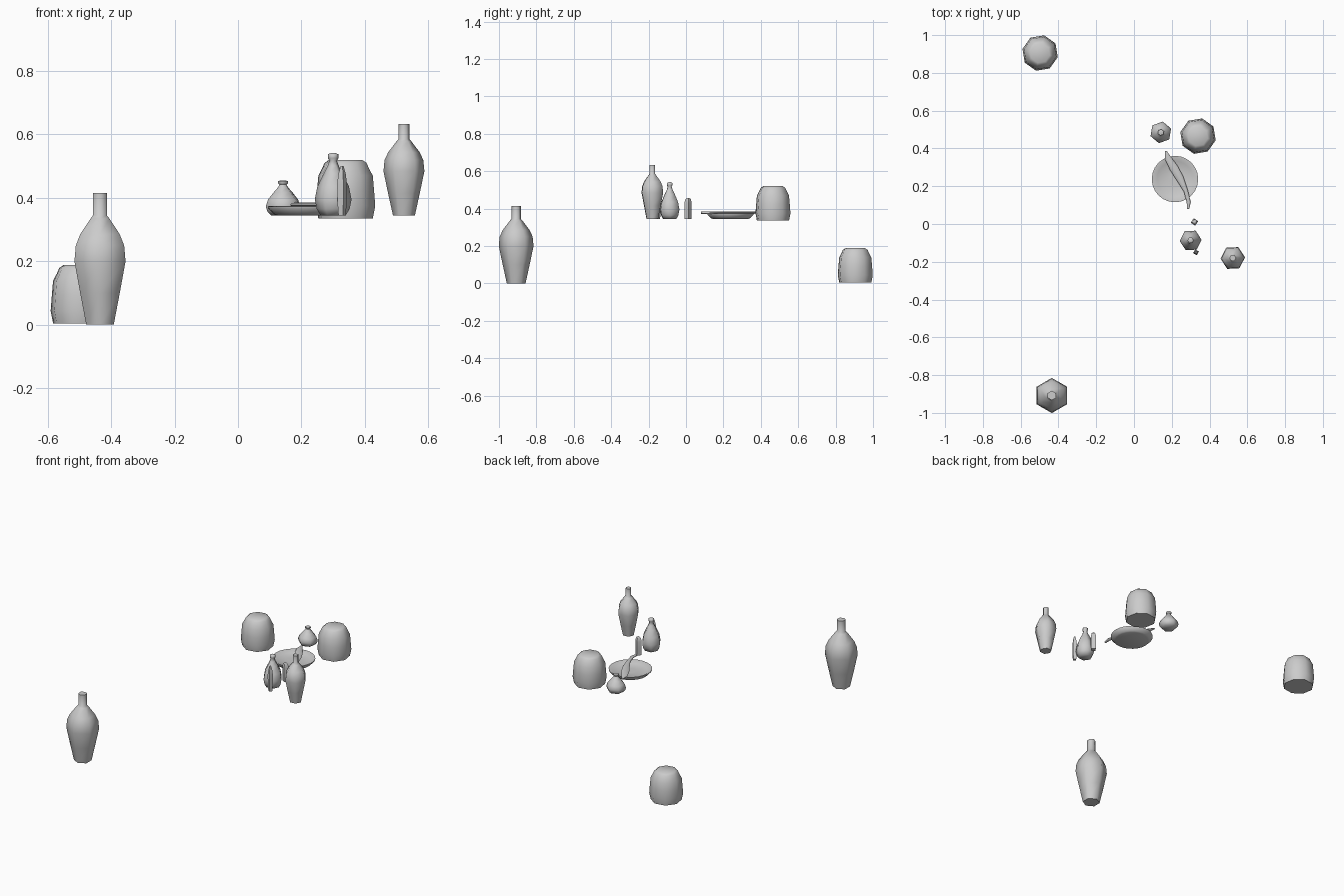
import bpy, bmesh, math

if "Cube" in bpy.data.objects:
    bpy.data.objects.remove(bpy.data.objects["Cube"])


def loft(name, rings):
    """Skin closed cross-sections and cap both ends."""
    bm = bmesh.new()
    loops = [[bm.verts.new(p) for p in ring] for ring in rings]
    n = len(loops[0])
    for a, b in zip(loops, loops[1:]):
        for i in range(n):
            j = (i + 1) % n
            bm.faces.new((a[i], a[j], b[j], b[i]))
    bm.faces.new(loops[0][::-1])
    bm.faces.new(loops[-1])
    bmesh.ops.recalc_face_normals(bm, faces=bm.faces)
    mesh = bpy.data.meshes.new(name)
    bm.to_mesh(mesh)
    bm.free()
    ob = bpy.data.objects.new(name, mesh)
    bpy.context.collection.objects.link(ob)
    bpy.ops.object.select_all(action='DESELECT')
    bpy.context.view_layer.objects.active = ob
    ob.select_set(True)
    bpy.ops.object.shade_smooth_by_angle(angle=math.radians(65))
    return ob


def turned(name, profile, sides, loc, turn=0, scale=1, zscale=None):
    """Low-poly turned vessel from (radius, height) points."""
    zs = scale if zscale is None else zscale
    angles = [math.radians(turn) + math.tau * i / sides for i in range(sides)]
    ob = loft(name, [[(r * scale * math.cos(a), r * scale * math.sin(a), z * zs)
                      for a in angles] for r, z in profile])
    ob.location = loc
    return ob


SHELF = 0.345

# tall vases
vase = [(.05, 0), (.072, .1), (.093, .2), (.088, .25), (.072, .285),
        (.034, .335), (.025, .345), (.025, .415)]
turned("large_vase", vase, 6, (-.435, -.908, 0), 90)
turned("small_vase", vase, 6, (.523, -.18, SHELF), 3, .695)

# rounded jars
jar = [(.088, 0), (.096, .04), (.092, .09), (.088, .135), (.076, .157),
       (.068, .175), (.053, .185)]
turned("left_jar", jar, 8, (-.497, .905, .004), 77)
turned("right_jar", jar, 8, (.339, .465, .335), 77)

# stoppered flasks
flask = [(.04, 0), (.052, .02), (.058, .05), (.05, .09), (.031, .13),
         (.018, .155), (.012, .172), (.017, .18), (.017, .192), (.008, .196)]
turned("tall_flask", flask, 6, (.30, -.087, SHELF), 3)
turned("squat_flask", flask, 6, (.142, .485, SHELF), 20, 1, .56)

# slim bottles
turned("tall_slim_bottle", [(.012, 0), (.015, .04), (.016, .1), (.012, .13), (.005, .155)],
       4, (.328, -.15, SHELF), 15)
turned("short_slim_bottle", [(.019, 0), (.02, .04), (.02, .085), (.015, .105), (.007, .112)],
       4, (.32, .011, SHELF), 10)

# shallow plate with raised rim
turned("plate", [(.095, 0), (.105, .004), (.122, .022), (.123, .028), (.117, .029),
                 (.095, .016), (.03, .014)], 24, (.217, .238, SHELF))

# curved spoon: x, y, half width
path = [(.169, .387, .004), (.180, .348, .017), (.212, .295, .023), (.243, .242, .02),
        (.275, .173, .011), (.290, .115, .011), (.286, .080, .006)]
rings = []
for i, (x, y, w) in enumerate(path):
    p, q = path[max(i - 1, 0)], path[min(i + 1, len(path) - 1)]
    dx, dy = q[0] - p[0], q[1] - p[1]
    d = math.hypot(dx, dy)
    h = min(w, .007)
    rings.append([(x - dy / d * w * math.cos(a), y + dx / d * w * math.cos(a),
                   .378 + h * math.sin(a))
                  for a in (math.tau * k / 8 for k in range(8))])
loft("spoon", rings)
